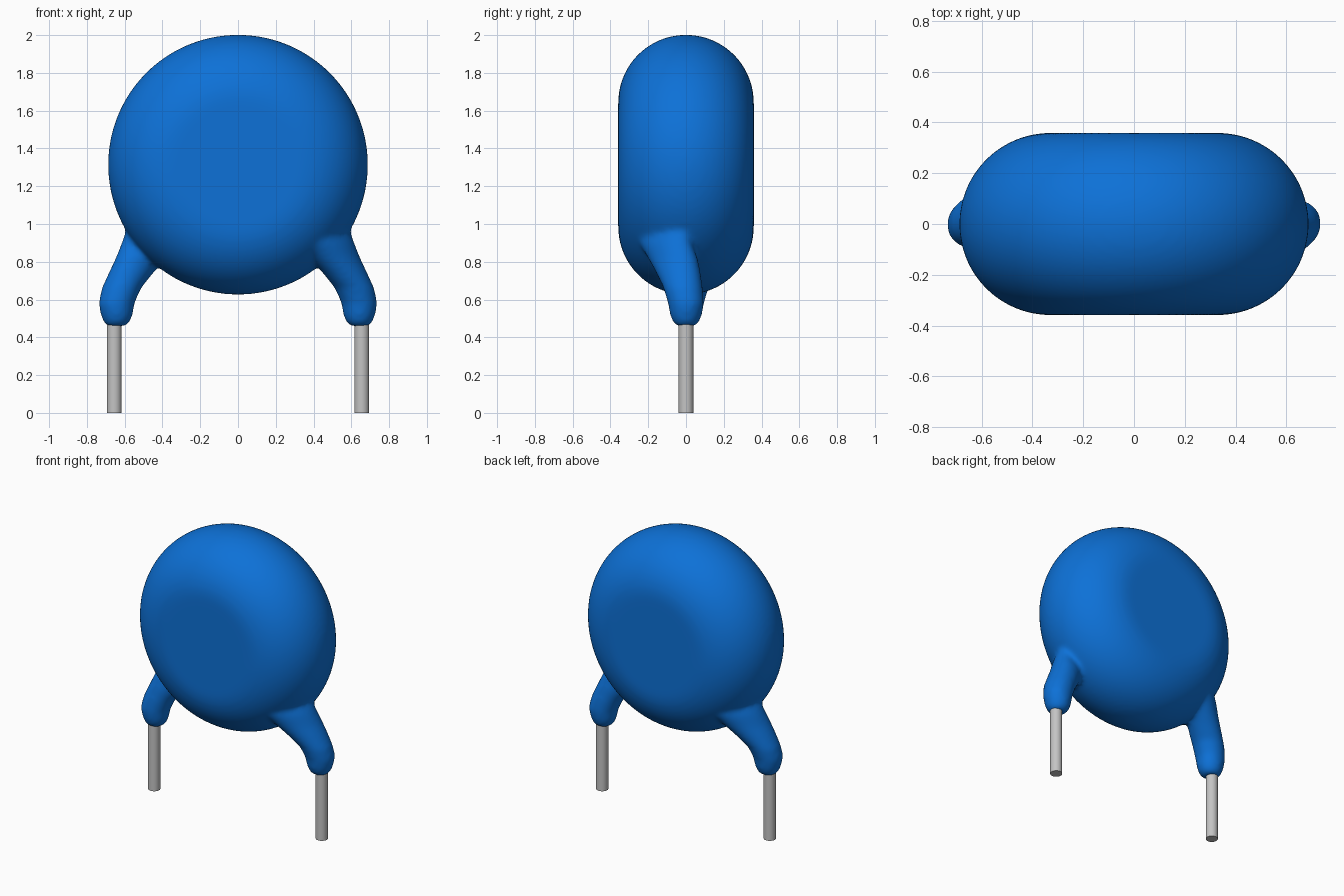
import bpy, bmesh, math
from mathutils import Matrix

cube = bpy.data.objects.get("Cube")
if cube:
    bpy.data.objects.remove(cube, do_unlink=True)


def make_material(name, colour):
    mat = bpy.data.materials.new(name)
    mat.use_nodes = True
    mat.diffuse_color = (*colour, 1)
    mat.node_tree.nodes["Principled BSDF"].inputs["Base Color"].default_value = (*colour, 1)
    return mat


def make_object(name, bm, mat):
    bmesh.ops.recalc_face_normals(bm, faces=bm.faces)
    mesh = bpy.data.meshes.new(name)
    bm.to_mesh(mesh)
    bm.free()
    obj = bpy.data.objects.new(name, mesh)
    mesh.materials.append(mat)
    bpy.context.collection.objects.link(obj)
    return obj


def loft(bm, rings):
    """Skin a list of closed rings of points and cap both ends."""
    loops = [[bm.verts.new(p) for p in ring] for ring in rings]
    n = len(loops[0])
    for low, high in zip(loops, loops[1:]):
        for i in range(n):
            j = (i + 1) % n
            bm.faces.new((low[i], low[j], high[j], high[i]))
    bm.faces.new(loops[0])
    bm.faces.new(loops[-1])


def shade(obj, angle):
    bpy.ops.object.select_all(action='DESELECT')
    obj.select_set(True)
    bpy.context.view_layer.objects.active = obj
    bpy.ops.object.shade_smooth_by_angle(angle=math.radians(angle))


blue = make_material("blue coating", (0.004, 0.165, 0.68))
metal = make_material("tinned metal", (0.55, 0.55, 0.55))

RADIUS, HALF, CENTRE_Z = 0.688, 0.359, 1.314
FLAT = RADIUS - HALF
bm = bmesh.new()

# Disc body: flat faces with a fully rounded rim
rings = []
for k in range(33):
    t = math.pi * (k / 32 - 0.5)
    r, y = FLAT + HALF * math.cos(t), HALF * math.sin(t)
    rings.append([(r * math.cos(a), y, CENTRE_Z + r * math.sin(a))
                  for a in (math.tau * i / 96 for i in range(96))])
loft(bm, rings)
bmesh.ops.recalc_face_normals(bm, faces=bm.faces)

# Coated shoulders: x, y, z, long and short radius of diagonal ellipses
sections = [
    (0.645, 0, 0.46, 0.05, 0.05), (0.642, 0, 0.48, 0.07, 0.07),
    (0.642, 0, 0.52, 0.085, 0.085), (0.643, 0, 0.58, 0.097, 0.094),
    (0.617, -0.015, 0.66, 0.107, 0.102), (0.567, -0.04, 0.74, 0.13, 0.105),
    (0.515, -0.07, 0.82, 0.155, 0.105), (0.475, -0.11, 0.9, 0.175, 0.095),
    (0.45, -0.13, 0.97, 0.185, 0.075), (0.43, -0.12, 1.03, 0.16, 0.04),
]
turns = [Matrix.Rotation(a, 4, 'Z') for a in (0, math.pi)]
for turn in turns:
    rings = []
    for x, y, z, long, short in sections:
        place = turn @ Matrix.Translation((x, y, z)) @ Matrix.Rotation(math.pi / 4, 4, 'Z')
        rings.append([place @ Matrix.Diagonal((long, short, 1, 1)) @ Matrix.Translation(
            (math.cos(a), math.sin(a), 0)) for a in (math.tau * i / 32 for i in range(32))])
    loft(bm, [[m.translation for m in ring] for ring in rings])

body = make_object("coated_body", bm, blue)

# Fuse the parts and soften the joints
remesh = body.modifiers.new("Fuse", 'REMESH')
remesh.mode = 'VOXEL'
remesh.voxel_size = 0.014
remesh.use_smooth_shade = True
joints = body.modifiers.new("Soften", 'SMOOTH')
joints.factor = 0.5
joints.iterations = 14
bpy.context.view_layer.objects.active = body
body.select_set(True)
for name in ("Fuse", "Soften"):
    bpy.ops.object.modifier_apply(modifier=name)
shade(body, 80)

# Wire leads
for name, x in (("left_lead", 0.655), ("right_lead", -0.655)):
    bm = bmesh.new()
    bmesh.ops.create_cone(bm, cap_ends=True, segments=32, radius1=0.039, radius2=0.039,
                          depth=0.58, matrix=Matrix.Translation((x, 0, 0.29)))
    shade(make_object(name, bm, metal), 40)
